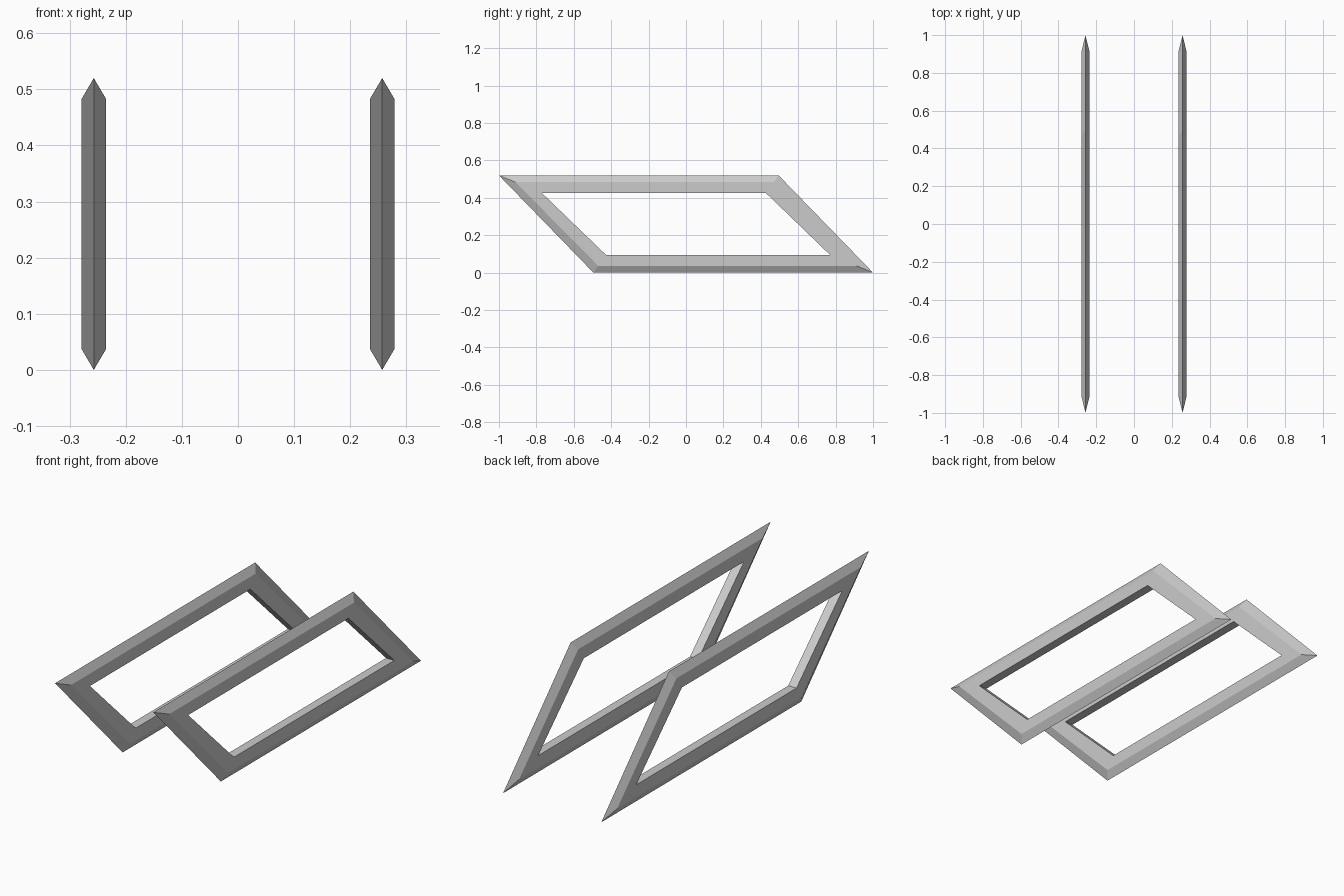
import bpy
import bmesh
from mathutils import Vector

if "Cube" in bpy.data.objects:
    bpy.data.objects.remove(bpy.data.objects["Cube"])

# Slanted frame outline: outer ridge corners and matching inner opening corners (y, z)
outer = [(-1.0, 0.52), (0.495, 0.52), (1.0, 0.0), (-0.495, 0.0)]
inner = [(-0.77, 0.425), (0.428, 0.425), (0.77, 0.095), (-0.428, 0.095)]

# Bar cross-section: (sideways offset, position from outer ridge to opening)
section = [(0, 0), (0.0215, 0.385), (0.0215, 1), (-0.0215, 1), (-0.0215, 0.385)]


def frame(name, x):
    bm = bmesh.new()
    rings = []
    for o, i in zip(outer, inner):
        ring = []
        for dx, t in section:
            p = Vector(o).lerp(Vector(i), t)
            ring.append(bm.verts.new((x + dx, p.x, p.y)))
        rings.append(ring)
    # Join neighbouring mitred corners into bars
    for k in range(4):
        a, b = rings[k], rings[(k + 1) % 4]
        for j in range(5):
            n = (j + 1) % 5
            bm.faces.new((a[j], a[n], b[n], b[j]))
    bmesh.ops.recalc_face_normals(bm, faces=bm.faces)
    mesh = bpy.data.meshes.new(name)
    bm.to_mesh(mesh)
    bm.free()
    obj = bpy.data.objects.new(name, mesh)
    bpy.context.collection.objects.link(obj)
    return obj


# Matching pair of frames
frame("left_frame", -0.257)
frame("right_frame", 0.257)
